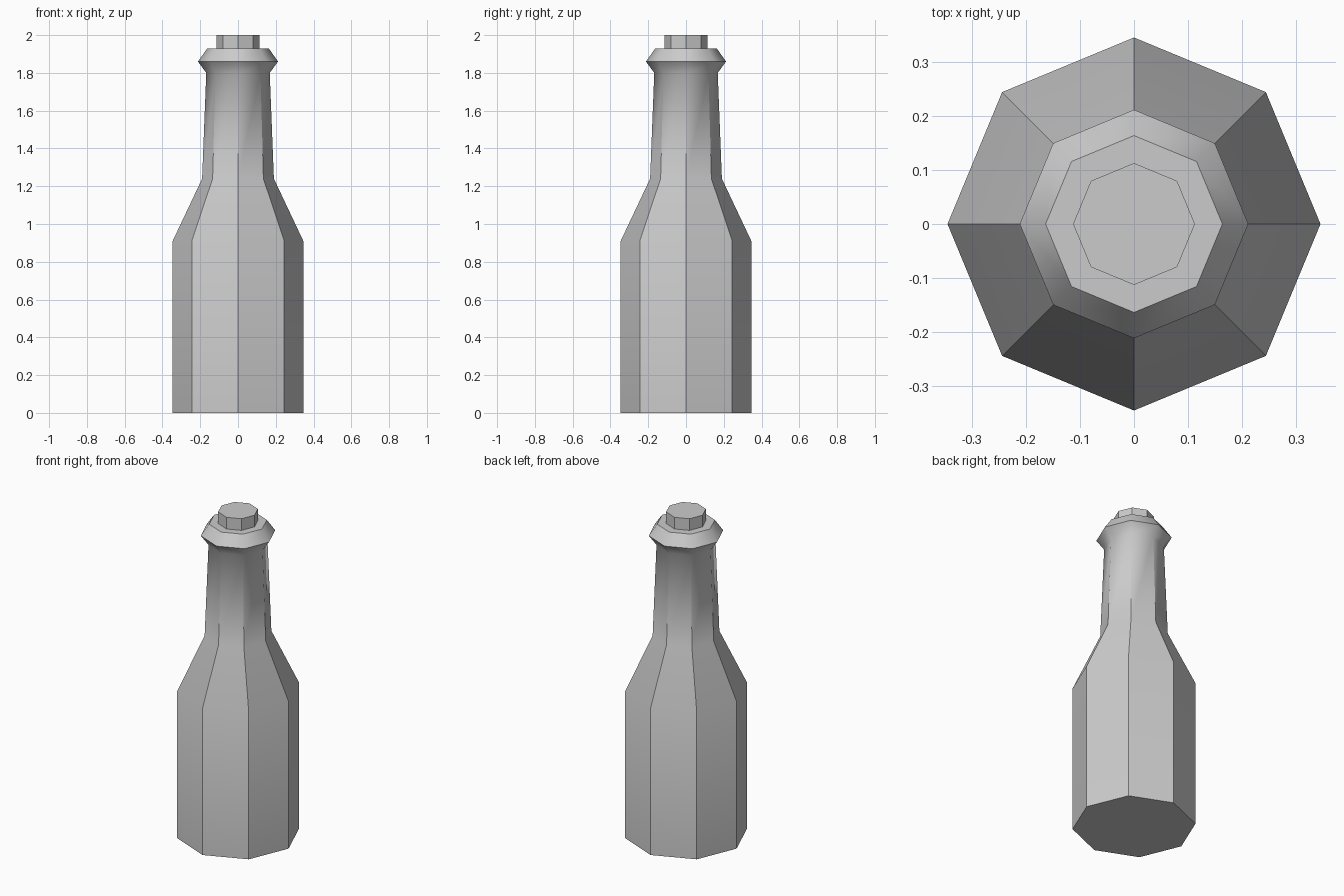
import bpy, bmesh
from math import cos, sin, pi, radians

if "Cube" in bpy.data.objects:
    bpy.data.objects.remove(bpy.data.objects["Cube"])

SIDES = 8


def lathe(name, profile):
    """Closed octagonal solid from (radius, height) rings, corners on the axes."""
    bm = bmesh.new()
    rings = [[bm.verts.new((r * cos(2 * pi * i / SIDES), r * sin(2 * pi * i / SIDES), z))
              for i in range(SIDES)] for r, z in profile]
    for low, high in zip(rings, rings[1:]):
        for i in range(SIDES):
            j = (i + 1) % SIDES
            bm.faces.new((low[i], low[j], high[j], high[i]))
    bm.faces.new(rings[0][::-1])
    bm.faces.new(rings[-1])
    mesh = bpy.data.meshes.new(name)
    bm.to_mesh(mesh)
    bm.free()
    obj = bpy.data.objects.new(name, mesh)
    bpy.context.collection.objects.link(obj)
    bpy.ops.object.select_all(action='DESELECT')
    obj.select_set(True)
    bpy.context.view_layer.objects.active = obj
    # Body corners stay hard, the lip and shoulder bends blend softly
    bpy.ops.object.shade_smooth_by_angle(angle=radians(39))
    return obj


# Bottle: straight body, sloped shoulder, tapered neck, flared lip
lathe("bottle", [(0.346, 0), (0.346, 0.91), (0.19, 1.24),
                 (0.168, 1.80), (0.212, 1.86), (0.164, 1.928)])

# Stopper on top of the lip
lathe("stopper", [(0.113, 1.928), (0.113, 2.0)])
